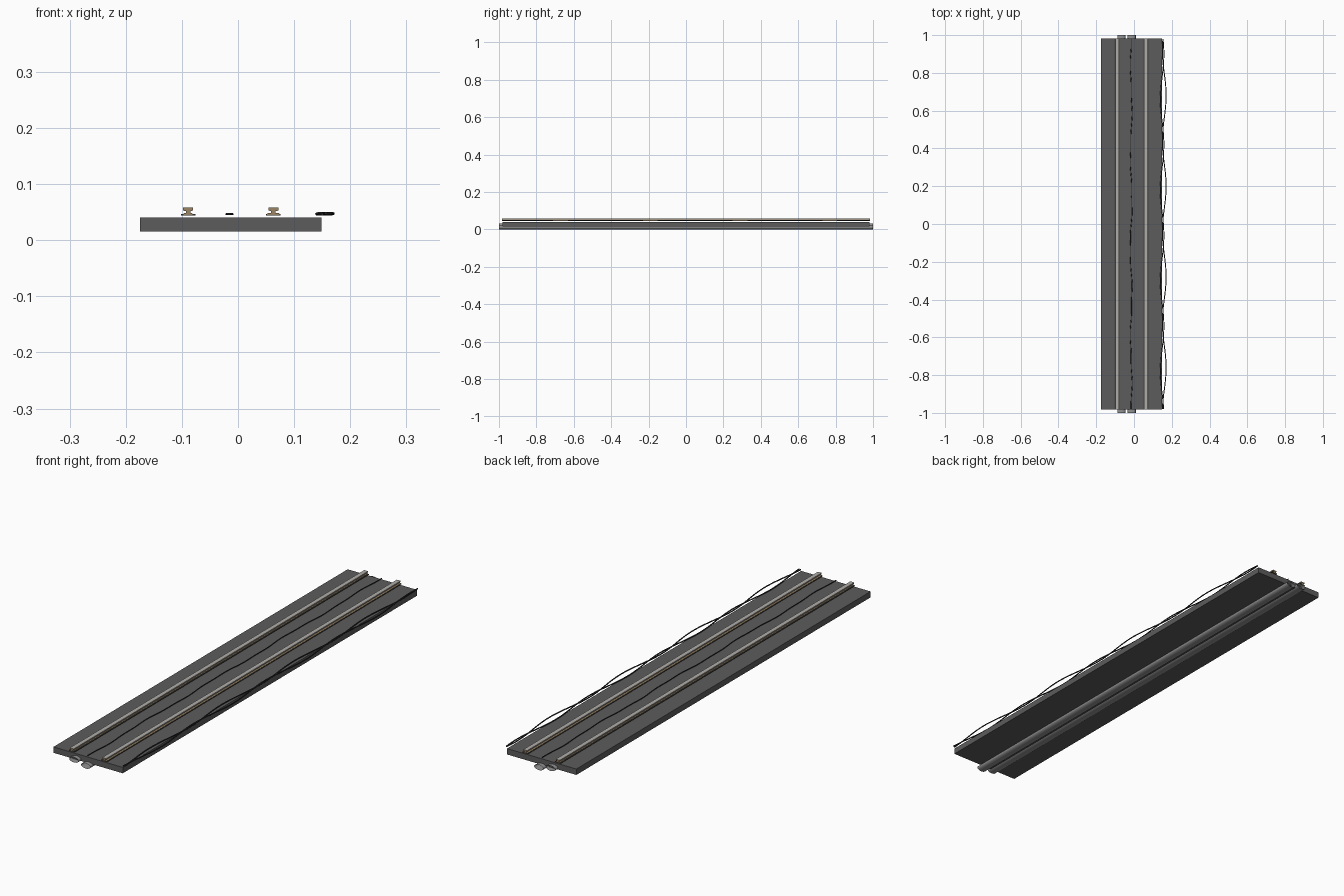
import bpy, bmesh, math

if "Cube" in bpy.data.objects:
    bpy.data.objects.remove(bpy.data.objects["Cube"], do_unlink=True)


def material(name, rgb):
    m = bpy.data.materials.new(name)
    m.use_nodes = True
    m.diffuse_color = (*rgb, 1)
    m.node_tree.nodes["Principled BSDF"].inputs["Base Color"].default_value = (*rgb, 1)
    return m


CONCRETE = material("dark concrete", (0.107, 0.107, 0.107))
STEEL = material("worn steel", (0.43, 0.42, 0.4))
RUST = material("rusty tan", (0.32, 0.23, 0.13))
PIPE = material("pipe grey", (0.28, 0.28, 0.28))
RUBBER = material("black rubber", (0.025, 0.025, 0.025))
PLATE = material("dark plate", (0.06, 0.06, 0.055))


def extrude(name, profile, half, mats, capped=True):
    """Extrude an x-z outline along y."""
    bm = bmesh.new()
    front = [bm.verts.new((x, -half, z)) for x, z in profile]
    back = [bm.verts.new((x, half, z)) for x, z in profile]
    n = len(profile)
    for i in range(n):
        j = (i + 1) % n
        bm.faces.new((front[i], front[j], back[j], back[i]))
    if capped:
        bm.faces.new(front)
        bm.faces.new(back[::-1])
    bmesh.ops.recalc_face_normals(bm, faces=bm.faces)
    me = bpy.data.meshes.new(name)
    bm.to_mesh(me)
    bm.free()
    for m in mats:
        me.materials.append(m)
    ob = bpy.data.objects.new(name, me)
    bpy.context.collection.objects.link(ob)
    return ob


def rect(x0, x1, z0, z1):
    return [(x0, z0), (x1, z0), (x1, z1), (x0, z1)]


def cable(name, path, radius):
    """Thin round cable following path(y) along the track."""
    cu = bpy.data.curves.new(name, "CURVE")
    cu.dimensions = "3D"
    cu.bevel_depth = radius
    cu.bevel_resolution = 1
    cu.use_fill_caps = True
    count = 120
    sp = cu.splines.new("POLY")
    sp.points.add(count)
    for i, p in enumerate(sp.points):
        y = -0.98 + 1.96 * i / count
        x, z = path(y)
        p.co = (x, y, z, 1)
    cu.materials.append(RUBBER)
    ob = bpy.data.objects.new(name, cu)
    bpy.context.collection.objects.link(ob)


# Track bed
extrude("track_bed", rect(-0.175, 0.149, 0.016, 0.041), 0.982, [CONCRETE])

# Rails: I-shaped section with a worn steel head, on a flat dark plate
for side, cx, foot in (("right", -0.089, 0.008), ("left", 0.063, 0.011)):
    half_section = [(foot, 0.045), (foot, 0.048), (0.004, 0.049), (0.004, 0.052),
                    (0.009, 0.053), (0.009, 0.058)]
    outline = [(cx + x, z) for x, z in half_section]
    outline += [(cx - x, z) for x, z in reversed(half_section)]
    rail = extrude(side + "_rail", outline, 0.983, [RUST, STEEL])
    for f in rail.data.polygons:
        if f.center.z > 0.055 and abs(f.normal.y) < 0.5:
            f.material_index = 1
    extrude(side + "_rail_plate", rect(cx - 0.013, cx + 0.013, 0.0445, 0.047), 0.982, [PLATE])

# Open oval pipes under the bed
for name, cx, cz in (("right_pipe", -0.067, 0.022), ("middle_pipe", -0.012, 0.011)):
    ring = [(cx + 0.0215 * math.cos(a * math.pi / 12), cz + 0.011 * math.sin(a * math.pi / 12))
            for a in range(24)]
    pipe = extrude(name, ring, 1.0, [PIPE], capped=False)
    for f in pipe.data.polygons:
        f.use_smooth = True

# Loose cables
WAVE = 2 * math.pi / 0.48
cable("middle_cable", lambda y: (-0.015 + 0.004 * math.sin(WAVE * y) + 0.0015 * math.sin(2.7 * WAVE * y),
                                 0.0465), 0.002)
cable("outer_cable", lambda y: (0.16 + 0.01 * math.cos(WAVE * (y - 0.2)),
                                0.047 + 0.001 * math.sin(WAVE * y)), 0.0025)
cable("inner_cable", lambda y: (0.149 + 0.009 * math.cos(WAVE * (y + 0.06)),
                                0.0475 + 0.001 * math.sin(WAVE * (y + 0.1))), 0.0025)
